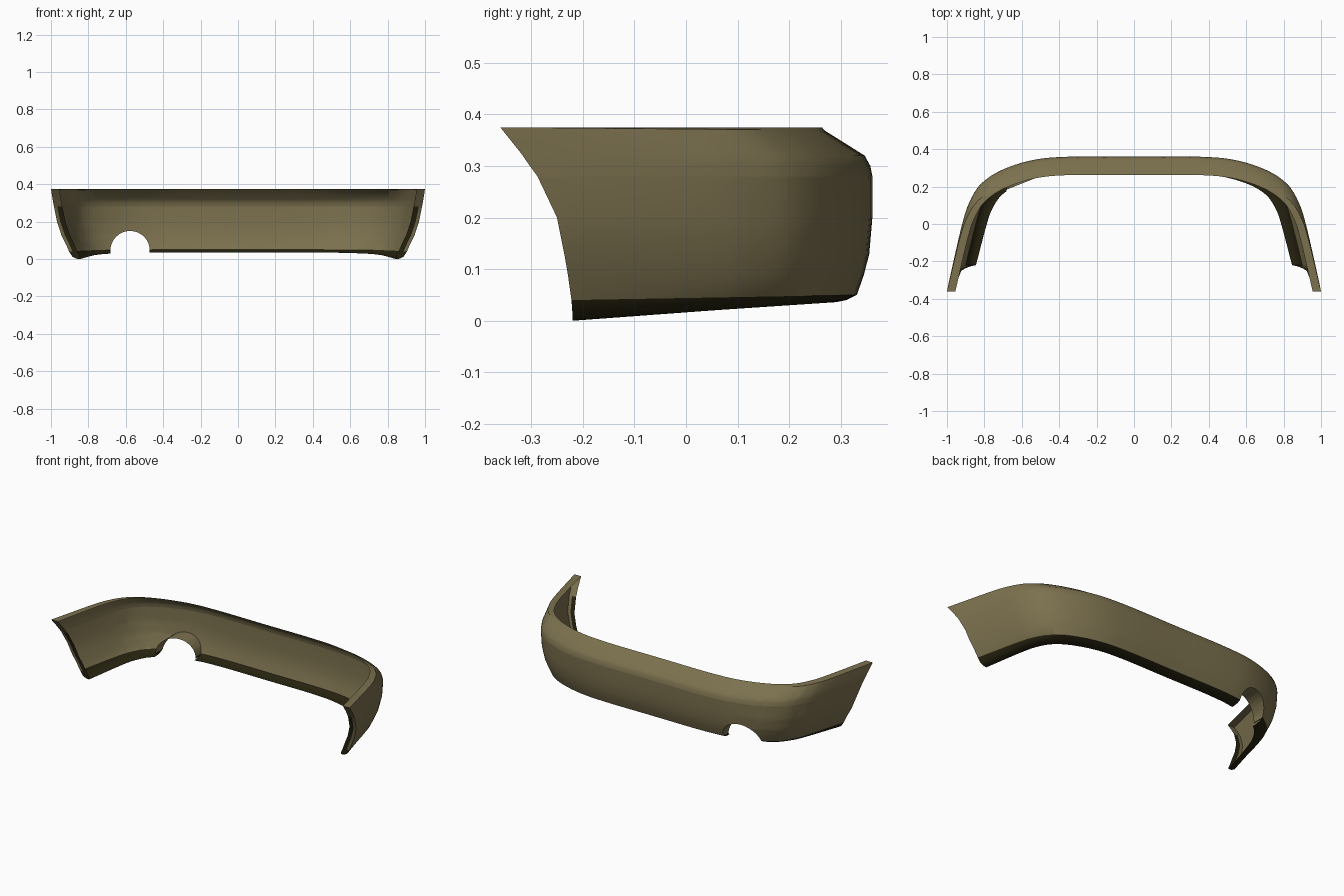
import bpy, bmesh, math
from mathutils import Vector

cube = bpy.data.objects.get("Cube")
if cube:
    bpy.data.objects.remove(cube)

# Half of the plan outline, from the middle of the rear to the arm tip
PLAN = [(0, .36), (.35, .36), (.55, .34), (.72, .28), (.83, .2), (.89, .1), (.93, -.03), (1, -.36)]
REAR, TIP = .36, -.36

# Levels from the top flange to the bottom lip:
# rear y, arm-end x, arm-end y, rear z, arm-end z
LEVELS = [
    (.262, .955, -.36, .375, .375),
    (.267, 1, -.36, .369, .375),
    (.345, .992, -.32, .32, .325),
    (.356, .988, -.304, .3, .302),
    (.36, .984, -.288, .28, .28),
    (.36, .968, -.25, .2, .2),
    (.354, .945, -.236, .13, .13),
    (.344, .925, -.229, .09, .09),
    (.33, .903, -.222, .05, .04),
    (.31, .885, -.22, .04, .012),
    (.29, .865, -.22, .036, .002),
    (.268, .845, -.22, .036, 0),
]
FLANGE = .045
SEAM, SKIRT = 4, 8      # levels where the panel seam and the dark skirt begin


def smooth_path(points, steps=6):
    """Catmull-Rom curve through the points, symmetric at its start."""
    pts = [Vector(p) for p in points]
    first = Vector((-pts[1].x, pts[1].y))
    pts = [first] + pts + [2 * pts[-1] - pts[-2]]
    path = []
    for a, b, c, d in zip(pts, pts[1:], pts[2:], pts[3:]):
        for i in range(steps):
            t = i / steps
            path.append((2 * b + (c - a) * t + (2 * a - 5 * b + 4 * c - d) * t * t
                         + (3 * b - a - 3 * c + d) * t ** 3) / 2)
    return path + [pts[-2]]


def level_row(index, path):
    """One full row of points, with the wheel arch flange at both ends."""
    rear_y, end_x, end_y, rear_z, end_z = LEVELS[index]
    half = []
    for p in path:
        t = (REAR - p.y) / (REAR - TIP)
        half.append(Vector((p.x * end_x, rear_y + (end_y - rear_y) * t,
                            rear_z + (end_z - rear_z) * t)))
    outer, inner = half[-1], half[-1].copy()
    if index:
        inner.x = max(inner.x - FLANGE, LEVELS[-1][1])
    half += [outer.lerp(inner, .4), inner]
    return [Vector((-p.x, p.y, p.z)) for p in reversed(half[1:])] + half


def cut_notch(bm, centre, radius, sides=18):
    """Cut a round-topped exhaust notch and line it back to the lip."""
    planes = []

    def inside(face):
        m = face.calc_center_median()
        return (m.y > .1 and abs(m.x - centre.x) < .4
                and all((m - co).dot(n) < 1e-6 for co, n in planes))

    for i in range(sides + 1):
        a = math.pi * i / sides
        normal = Vector((math.cos(a), 0, math.sin(a)))
        co = centre + radius * normal
        faces = [f for f in bm.faces if inside(f)]
        edges = {e for f in faces for e in f.edges}
        verts = {v for f in faces for v in f.verts}
        bmesh.ops.bisect_plane(bm, geom=faces + list(edges) + list(verts),
                               plane_co=co, plane_no=normal, dist=1e-6)
        planes.append((co, normal))
    bmesh.ops.delete(bm, geom=[f for f in bm.faces if inside(f)], context='FACES')
    rim = [e for e in bm.edges if e.is_boundary and all(
        v.co.y > .1 and abs(v.co.x - centre.x) < radius + .01
        and .039 < v.co.z < .2 for v in e.verts)]
    for v in bmesh.ops.extrude_edge_only(bm, edges=rim)["geom"]:
        if isinstance(v, bmesh.types.BMVert):
            v.co.y = .225 + .4 * (v.co.x - centre.x)


def paint(name, colour):
    mat = bpy.data.materials.new(name)
    mat.use_nodes = True
    mat.diffuse_color = colour
    mat.node_tree.nodes["Principled BSDF"].inputs["Base Color"].default_value = colour
    return mat


# Bumper shell: painted panels, dark underside and dark inner wheel arch edge
bm = bmesh.new()
path = smooth_path(PLAN)
rows = [[bm.verts.new(p) for p in level_row(i, path)] for i in range(len(LEVELS))]
last = len(rows[0]) - 2
for level, (upper, lower) in enumerate(zip(rows, rows[1:])):
    for i in range(last + 1):
        face = bm.faces.new((upper[i], upper[i + 1], lower[i + 1], lower[i]))
        arch_edge = level >= SEAM and i in (0, last)
        face.material_index = int(level >= SKIRT or arch_edge)
bmesh.ops.remove_doubles(bm, verts=bm.verts[:], dist=1e-5)
cut_notch(bm, Vector((-.577, 0, .045)), .105)

# Seam between the upper and lower panels
seam_z = LEVELS[SEAM][3]
bmesh.ops.split_edges(bm, edges=[e for e in bm.edges if all(
    abs(v.co.z - seam_z) < 1e-5 for v in e.verts)])

mesh = bpy.data.meshes.new("bumper_shell")
bm.to_mesh(mesh)
bm.free()
bumper = bpy.data.objects.new("bumper_shell", mesh)
bpy.context.collection.objects.link(bumper)
mesh.materials.append(paint("olive_paint", (.2, .165, .077, 1)))
mesh.materials.append(paint("dark_underside", (.02, .017, .005, 1)))

# Smooth panels with crisp folds
bpy.ops.object.select_all(action='DESELECT')
bumper.select_set(True)
bpy.context.view_layer.objects.active = bumper
bpy.ops.object.shade_smooth_by_angle(angle=math.radians(32))
